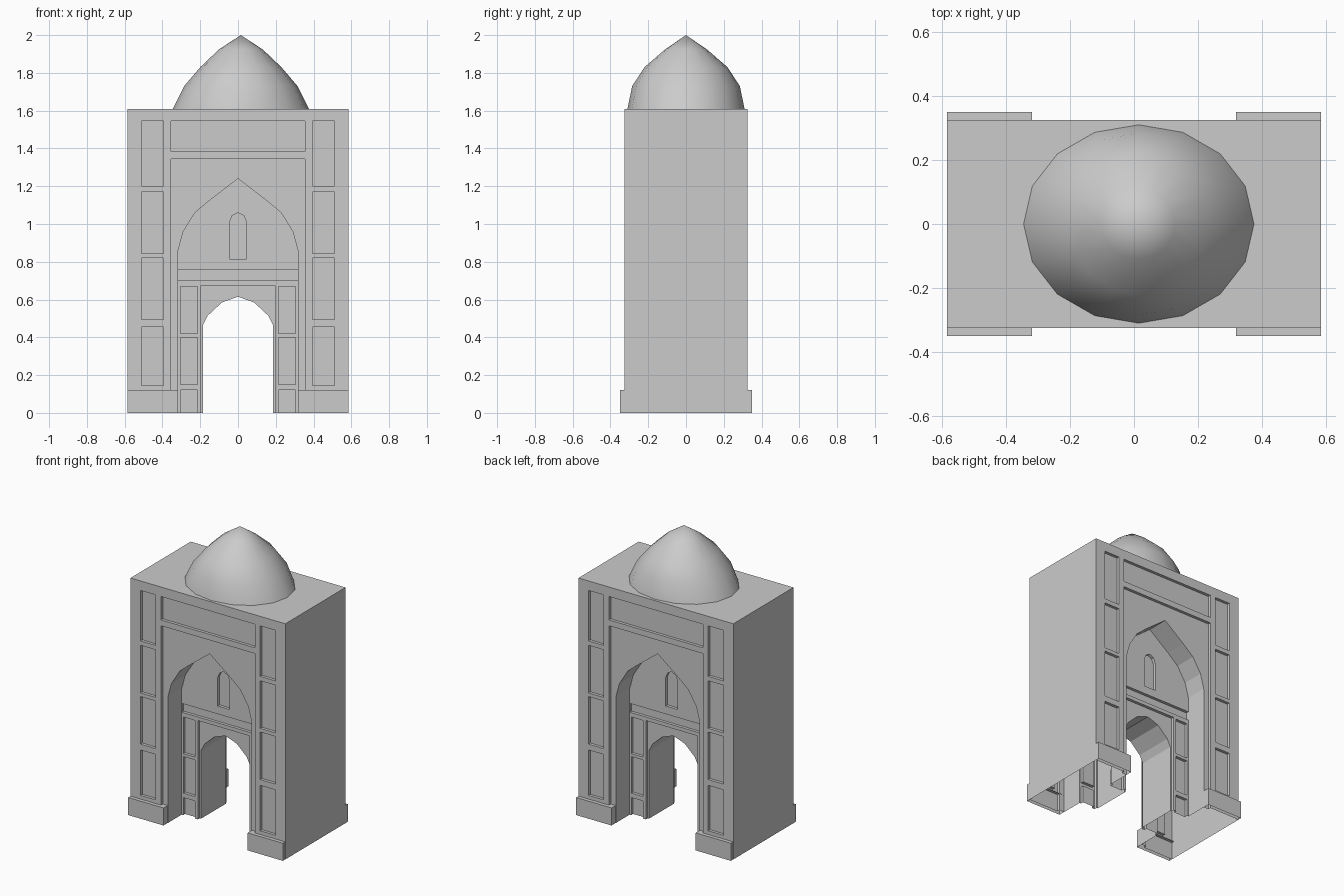
import bpy, bmesh, math

cube = bpy.data.objects.get("Cube")
if cube:
    bpy.data.objects.remove(cube, do_unlink=True)

stone = bpy.data.materials.new("grey stone")
stone.use_nodes = True
GREY = (0.6, 0.6, 0.6, 1)
stone.diffuse_color = GREY
stone.node_tree.nodes["Principled BSDF"].inputs["Base Color"].default_value = GREY

FACE = 0.325      # front wall plane
INNER = 0.155     # back wall of the arched niche
RECESS = 0.02


def make_object(name, bm):
    bmesh.ops.recalc_face_normals(bm, faces=bm.faces[:])
    mesh = bpy.data.meshes.new(name)
    bm.to_mesh(mesh)
    bm.free()
    mesh.materials.append(stone)
    obj = bpy.data.objects.new(name, mesh)
    bpy.context.collection.objects.link(obj)
    return obj


def prism(name, outline, y0, y1):
    """Extrude an x-z outline from y0 to y1."""
    bm = bmesh.new()
    face = bm.faces.new([bm.verts.new((x, y0, z)) for x, z in outline])
    moved = bmesh.ops.extrude_face_region(bm, geom=[face])["geom"]
    verts = [v for v in moved if isinstance(v, bmesh.types.BMVert)]
    bmesh.ops.translate(bm, verts=verts, vec=(0, y1 - y0, 0))
    return make_object(name, bm)


def rect(x0, x1, z0, z1):
    return [(x0, z0), (x1, z0), (x1, z1), (x0, z1)]


def arch(half, base):
    """Mirror the right half of an arch, listed from spring to apex."""
    right = [(half[0][0], base)] + half
    return right + [(-x, z) for x, z in reversed(right[:-1])]


def apply_modifiers(obj):
    deps = bpy.context.evaluated_depsgraph_get()
    obj.data = bpy.data.meshes.new_from_object(obj.evaluated_get(deps))
    obj.modifiers.clear()


def cut(obj, outline, y0, y1):
    cutter = prism("cutter", outline, y0, y1)
    mod = obj.modifiers.new("cut", 'BOOLEAN')
    mod.operation = 'DIFFERENCE'
    mod.solver = 'EXACT'
    mod.object = cutter
    apply_modifiers(obj)
    bpy.data.objects.remove(cutter, do_unlink=True)


def drop_faces(obj, test):
    bm = bmesh.new()
    bm.from_mesh(obj.data)
    bmesh.ops.delete(bm, geom=[f for f in bm.faces if test(f)], context='FACES')
    bm.to_mesh(obj.data)
    bm.free()


def on_ground(face):
    return all(v.co.z < 0.001 for v in face.verts)


# Outlines of the arches
niche = arch([(0.317, 0.86), (0.29, 0.96), (0.228, 1.06), (0.15, 1.125), (0, 1.24)], -0.1)
door = arch([(0.185, 0.465), (0.16, 0.515), (0.085, 0.585), (0, 0.615)], -0.1)
window = arch([(0.045, 1.01), (0.03, 1.045), (0, 1.06)], 0.815)

# Panels on the outer wall and on the niche wall
outer_panels = [rect(-0.355, 0.355, -0.1, 1.345), rect(-0.355, 0.355, 1.385, 1.545)]
inner_panels = [rect(-0.3165, 0.3165, 0.70, 0.76), rect(-0.195, 0.195, -0.1, 0.675), window]
for side in (-1, 1):
    for z0, z1 in ((0.145, 0.455), (0.495, 0.82), (0.845, 1.17), (1.20, 1.545)):
        outer_panels.append(rect(*sorted((side * 0.395, side * 0.51)), z0, z1))
    for z0, z1 in ((-0.1, 0.12), (0.15, 0.40), (0.42, 0.67)):
        inner_panels.append(rect(*sorted((side * 0.215, side * 0.305)), z0, z1))

# Gate body with niches, panels and passage on both faces
body = prism("gate_body", rect(-0.585, 0.585, 0, 1.61), -FACE, FACE)
for s in (-1, 1):
    for outline in outer_panels:
        cut(body, outline, s * (FACE - RECESS), s * 0.5)
    cut(body, niche, s * INNER, s * 0.5)
    for outline in inner_panels:
        cut(body, outline, s * (INNER - RECESS), s * (INNER + 0.05))
cut(body, door, -0.5, 0.5)
drop_faces(body, on_ground)

# Plinth blocks at the feet of the piers
for s, end in ((-1, "front"), (1, "back")):
    for side, hand in ((-1, "right"), (1, "left")):
        block = prism(f"plinth_{end}_{hand}",
                      rect(*sorted((side * 0.318, side * 0.5845)), 0, 0.12),
                      s * 0.304, s * 0.35)
        drop_faces(block, lambda f: on_ground(f) or f.normal.y * s < -0.9)

# Pointed dome, slightly oval
SIDES = 16
bm = bmesh.new()
rings = []
for z, rx, ry in ((1.61, 0.36, 0.31), (1.73, 0.30, 0.285), (1.83, 0.215, 0.22), (1.925, 0.115, 0.11)):
    angles = [math.tau * i / SIDES for i in range(SIDES)]
    rings.append([bm.verts.new((0.015 + rx * math.cos(a), ry * math.sin(a), z)) for a in angles])
apex = bm.verts.new((0.015, 0, 2))
for i in range(SIDES):
    j = (i + 1) % SIDES
    for low, high in zip(rings, rings[1:]):
        bm.faces.new((low[i], low[j], high[j], high[i]))
    bm.faces.new((rings[-1][i], rings[-1][j], apex))
dome = make_object("dome", bm)
for poly in dome.data.polygons:
    poly.use_smooth = True
